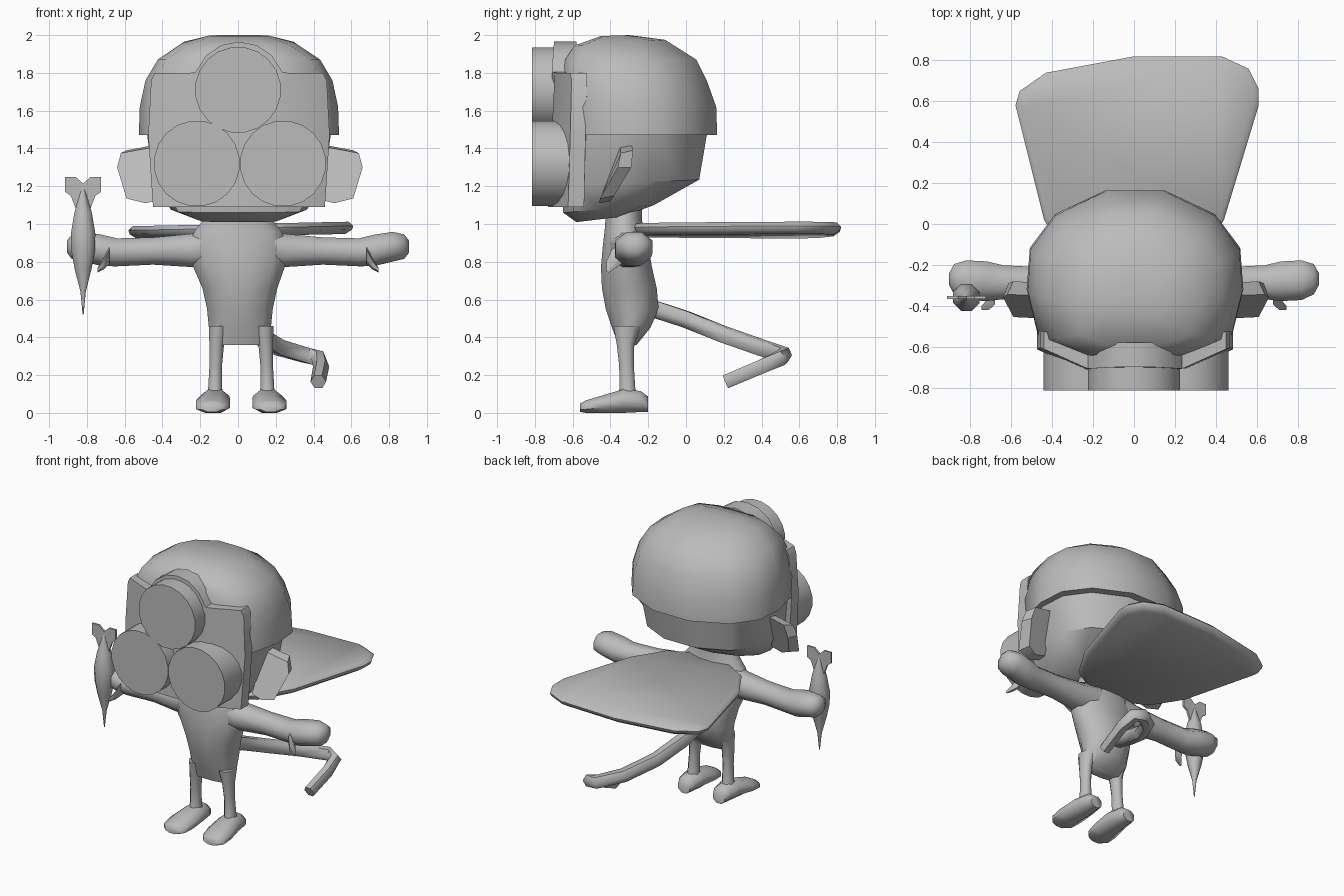
import bpy, bmesh, math
from mathutils import Vector

if "Cube" in bpy.data.objects:
    bpy.data.objects.remove(bpy.data.objects["Cube"])

grey = bpy.data.materials.new("mid grey")
grey.diffuse_color = (0.5, 0.5, 0.5, 1)
grey.use_nodes = True
grey.node_tree.nodes["Principled BSDF"].inputs["Base Color"].default_value = grey.diffuse_color


def finish(name, bm, angle=45):
    bmesh.ops.recalc_face_normals(bm, faces=bm.faces[:])
    me = bpy.data.meshes.new(name)
    bm.to_mesh(me)
    bm.free()
    ob = bpy.data.objects.new(name, me)
    bpy.context.collection.objects.link(ob)
    me.materials.append(grey)
    bpy.ops.object.select_all(action='DESELECT')
    ob.select_set(True)
    bpy.context.view_layer.objects.active = ob
    bpy.ops.object.shade_smooth_by_angle(angle=math.radians(angle))
    return ob


def bridge(name, loops, angle=45):
    """Skin a stack of equal-length point loops and cap both ends."""
    bm = bmesh.new()
    rows = [[bm.verts.new(p) for p in loop] for loop in loops]
    n = len(rows[0])
    for a, b in zip(rows, rows[1:]):
        for i in range(n):
            j = (i + 1) % n
            bm.faces.new((a[i], a[j], b[j], b[i]))
    bm.faces.new(rows[0])
    bm.faces.new(rows[-1])
    return finish(name, bm, angle)


def loft(name, rings, sides=8, axis='z', angle=60):
    """Rings are (x, y, z, a, b): ellipse radii across the given axis."""
    loops = []
    for x, y, z, a, b in rings:
        loop = []
        for k in range(sides):
            t = 2 * math.pi * (k + 0.5) / sides
            u, v = a * math.cos(t), b * math.sin(t)
            off = {'z': (u, v, 0), 'x': (0, u, v), 'y': (u, 0, v)}[axis]
            loop.append(Vector((x, y, z)) + Vector(off))
        loops.append(loop)
    return bridge(name, loops, angle)


# Head shell and cap share one faceted outline, squeezed at each height
HALF = [(.14, 1), (.38, .71), (.5, .3), (.515, -.2), (.46, -.78), (.24, -1)]
OUTLINE = HALF + [(-x, y) for x, y in reversed(HALF)]


def head_rings(name, rings, angle):
    loops = []
    for zf, zb, hw, y0, y1 in rings:     # front/back height, half width, y range
        loop = []
        for x, v in OUTLINE:
            y = (y0 + y1) / 2 + v * (y1 - y0) / 2
            loop.append((.005 + x * hw / .515, y, zf + (zb - zf) * (v + 1) / 2))
        loops.append(loop)
    return bridge(name, loops, angle)


head_rings("cap", [(1.47, 1.47, .53, -.64, .165), (1.62, 1.62, .525, -.65, .16),
                   (1.76, 1.76, .495, -.65, .11), (1.87, 1.87, .43, -.64, .055),
                   (1.945, 1.975, .3, -.59, -.11), (1.995, 2.0, .16, -.45, -.3)], 60)
head_rings("face", [(1.01, 1.04, .22, -.58, -.33), (1.06, 1.1, .36, -.65, -.17),
                    (1.2, 1.235, .45, -.66, .07), (1.5, 1.5, .49, -.65, .115)], 40)

# Ears: leaning slabs
for s in (-1, 1):
    front = [(.44, -.35, 1.41), (.63, -.345, 1.375), (.65, -.36, 1.3),
             (.6, -.455, 1.135), (.5, -.46, 1.11), (.42, -.455, 1.13)]
    back = [(.44, -.29, 1.42), (.6, -.28, 1.39), (.625, -.29, 1.3),
            (.57, -.38, 1.15), (.5, -.4, 1.12), (.42, -.4, 1.14)]
    bridge("ear", [[(.01 + s * x, y, z) for x, y, z in p] for p in (front, back)], 30)

# Goggle plate: bent shield with an arch over the top lens
arch = [(.245 * math.cos(math.radians(a)), 1.72 + .245 * math.sin(math.radians(a)))
        for a in (20, 45, 68, 90, 112, 135, 160)]
right = [(.22, 1.09), (.455, 1.09), (.48, 1.47), (.465, 1.76), (.445, 1.8), (.26, 1.8)]
shape = right + arch + [(-x, z) for x, z in reversed(right)]
bm = bmesh.new()
layers = []
for base in (-.73, -.61):
    bend = lambda x: base + max(0, abs(x) - .22) * (.45 if base < -.7 else .3)
    layers.append([bm.verts.new((.005 + x, bend(x) + .03 * max(0, z - 1.6) / .35, z))
                   for x, z in shape])
n = len(shape)
for i in range(n):
    j = (i + 1) % n
    bm.faces.new((layers[0][i], layers[0][j], layers[1][j], layers[1][i]))
for row in layers:
    # wing panels on each side and one centre panel
    bm.faces.new(row[:6])
    bm.faces.new(row[-6:])
    bm.faces.new([row[0]] + row[5:n - 5] + [row[-1]])
finish("goggle_plate", bm, 30)

# Three round lenses
for x, z in ((0, 1.71), (-.218, 1.32), (.238, 1.32)):
    loft("lens", [(x, -.55, z, .228, .228), (x, -.815, z, .228, .228)], 20, 'y', 50)

# Torso and neck
loft("torso", [(.01, -.31, .36, .15, .05), (.01, -.29, .45, .17, .105),
               (.01, -.285, .55, .18, .145), (.01, -.3, .66, .205, .15),
               (.005, -.315, .77, .25, .14), (0, -.32, .88, .27, .125),
               (0, -.325, .96, .24, .11), (0, -.33, 1.02, .19, .1),
               (0, -.33, 1.12, .15, .1)], 12)

# Limbs, mirrored
for s in (-1, 1):
    loft("arm", [(s * x, y, z, a, b) for x, y, z, a, b in (
        (.1, -.31, .88, .11, .12), (.25, -.3, .86, .1, .095), (.45, -.29, .857, .085, .078),
        (.64, -.285, .85, .09, .08), (.72, -.28, .86, .105, .09), (.82, -.275, .88, .105, .085),
        (.88, -.27, .88, .08, .07), (.905, -.27, .88, .03, .035))], 8, 'x')
    loft("thumb", [(s * .68, -.35, .84, .05, .05), (s * .71, -.39, .79, .035, .03),
                   (s * .745, -.41, .755, .012, .012)], 6, 'x')
    loft("leg", [(.017 + s * x, y, z, a, b) for x, y, z, a, b in (
        (.12, -.31, .46, .055, .08), (.13, -.32, .36, .042, .05), (.135, -.315, .25, .036, .042),
        (.138, -.31, .13, .04, .045), (.14, -.31, .08, .05, .06))], 8)
    loft("foot", [(.017 + s * x, y, z, a, b) for x, y, z, a, b in (
        (.14, -.2, .045, .05, .045), (.14, -.24, .06, .07, .06), (.14, -.33, .063, .085, .068),
        (.15, -.45, .045, .098, .049), (.155, -.53, .033, .09, .036), (.155, -.56, .028, .06, .024))],
        8, 'y')

# Cape: thin slab flaring backwards
cape = [(-.15, -.29), (-.3, -.21), (-.44, .02), (-.58, .58), (-.56, .65), (-.43, .74),
        (0, .82), (.43, .82), (.56, .76), (.61, .66), (.61, .58), (.44, .02), (.3, -.21), (.15, -.29)]
loops = []
for scale, h in ((.93, -.035), (.99, -.012), (1, .008), (.96, .03)):
    loops.append([(x * scale, .25 + (y - .25) * scale, .97 + .02 * x + h) for x, y in cape])
bridge("cape", loops, 50)

# Tail: swept tube with a hooked end
path = [(.01, -.2, .56), (.03, 0, .495), (.1, .2, .415), (.22, .4, .345), (.36, .52, .305),
        (.425, .5, .29), (.44, .4, .245), (.425, .21, .165)]
path = [Vector(p) for p in path]
loops = []
for i, p in enumerate(path):
    d = (path[min(i + 1, len(path) - 1)] - path[max(i - 1, 0)]).normalized()
    u = d.cross(Vector((0, 0, 1))).normalized()
    v = u.cross(d)
    r = .052 - .0015 * i
    loops.append([p + r * (u * math.cos(k * math.pi / 3) + v * math.sin(k * math.pi / 3))
                  for k in range(6)])
bridge("tail", loops, 60)

# Dart held in one hand
loft("dart_body", [(-.82, -.36, z, r, r) for z, r in (
    (.52, .003), (.64, .015), (.76, .048), (.86, .068), (.95, .07), (1.06, .05),
    (1.19, .008))], 8)
fin = [(.035, 1.07), (.065, 1.15), (.095, 1.17), (.095, 1.25), (.04, 1.25), (0, 1.215)]
for s in (-1, 1):
    pts = [(0, 1.07)] + fin
    bridge("dart_fin", [[(-.82 + s * x, y, z) for x, z in pts] for y in (-.367, -.353)], 30)
